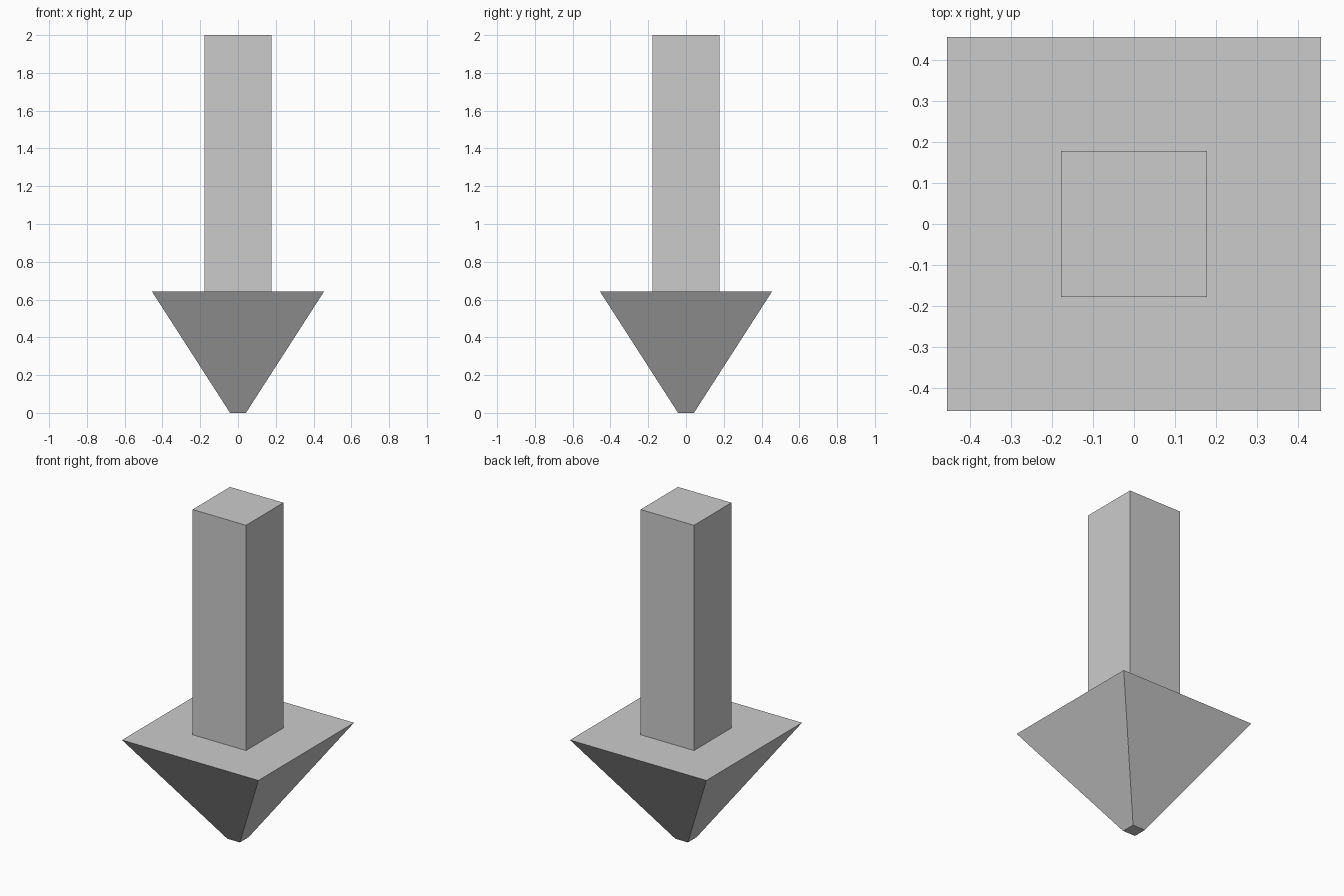
import bpy, bmesh

if "Cube" in bpy.data.objects:
    bpy.data.objects.remove(bpy.data.objects["Cube"])

# Half-width and height of each square ring, from tip to shaft top
PROFILE = [(0.042, 0.0), (0.455, 0.642), (0.178, 0.642), (0.178, 2.0)]
CORNERS = [(-1, -1), (1, -1), (1, 1), (-1, 1)]


def square_loft(name, profile):
    bm = bmesh.new()
    rings = [[bm.verts.new((sx * h, sy * h, z)) for sx, sy in CORNERS]
             for h, z in profile]
    # Sides between neighbouring rings
    for low, high in zip(rings, rings[1:]):
        for i in range(4):
            j = (i + 1) % 4
            bm.faces.new((low[i], low[j], high[j], high[i]))
    # End caps
    bm.faces.new(rings[0][::-1])
    bm.faces.new(rings[-1])
    bmesh.ops.recalc_face_normals(bm, faces=bm.faces)
    mesh = bpy.data.meshes.new(name)
    bm.to_mesh(mesh)
    bm.free()
    obj = bpy.data.objects.new(name, mesh)
    bpy.context.collection.objects.link(obj)
    return obj


# Downward arrow: blunt pyramid head with a square shaft
square_loft("down_arrow", PROFILE)
